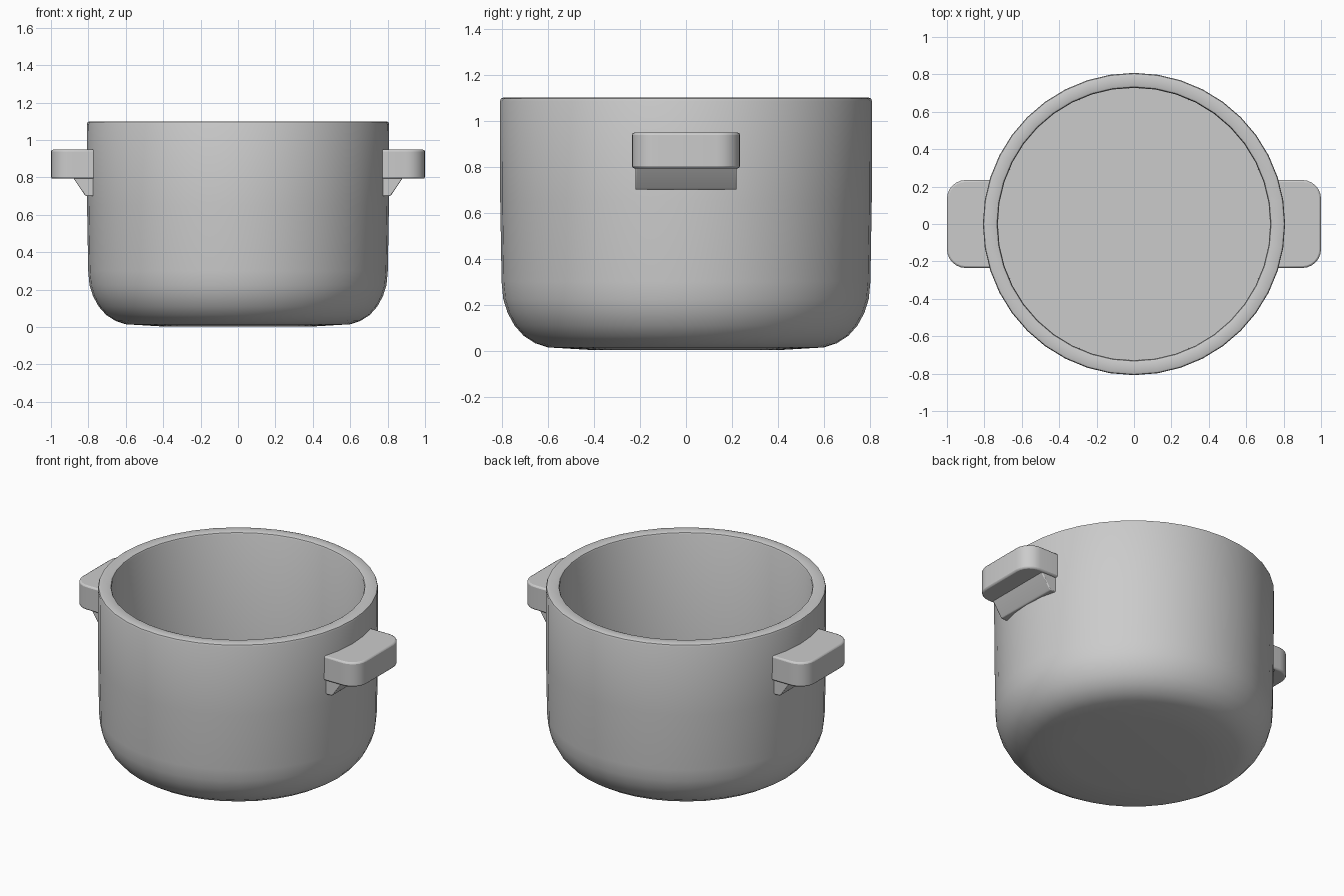
import bpy, bmesh, math
from math import cos, sin, pi

if "Cube" in bpy.data.objects:
    bpy.data.objects.remove(bpy.data.objects["Cube"])


def finish(bm, name, angle):
    bmesh.ops.recalc_face_normals(bm, faces=bm.faces)
    me = bpy.data.meshes.new(name)
    bm.to_mesh(me)
    bm.free()
    ob = bpy.data.objects.new(name, me)
    bpy.context.collection.objects.link(ob)
    bpy.ops.object.select_all(action='DESELECT')
    bpy.context.view_layer.objects.active = ob
    ob.select_set(True)
    bpy.ops.object.shade_smooth_by_angle(angle=math.radians(angle))
    return ob


def lathe(name, profile, steps):
    bm = bmesh.new()
    verts = [bm.verts.new((r, 0, z)) for r, z in profile]
    edges = [bm.edges.new(p) for p in zip(verts, verts[1:])]
    bmesh.ops.spin(bm, geom=verts + edges, cent=(0, 0, 0), axis=(0, 0, 1),
                   angle=2 * pi, steps=steps)
    bmesh.ops.remove_doubles(bm, verts=bm.verts, dist=1e-4)
    return finish(bm, name, 35)


def prism(name, points, offset, bevel):
    bm = bmesh.new()
    face = bm.faces.new([bm.verts.new(p) for p in points])
    ext = bmesh.ops.extrude_face_region(bm, geom=[face])['geom']
    bmesh.ops.translate(bm, vec=offset,
                        verts=[v for v in ext if isinstance(v, bmesh.types.BMVert)])
    ob = finish(bm, name, 40)
    mod = ob.modifiers.new("soft_edges", 'BEVEL')
    mod.width, mod.segments, mod.limit_method = bevel, 2, 'ANGLE'
    mod.angle_limit = math.radians(40)
    return ob


# Pot body: rounded base, thick wall, softened rim, flat inner floor
lathe("pot_body", [
    (0, 0.003), (0.40, 0.003), (0.60, 0.015), (0.655, 0.033), (0.705, 0.065),
    (0.745, 0.11), (0.775, 0.165), (0.794, 0.225), (0.801, 0.30),
    (0.807, 0.65), (0.808, 1.085), (0.804, 1.096), (0.794, 1.10),
    (0.742, 1.10), (0.733, 1.096), (0.729, 1.087), (0.728, 0.13), (0, 0.13)], 40)

# Handles: rounded grip plate with a sloped support below, on both sides
R, half, tip = 0.10, 0.235, 1.0
corner = [(tip - R + R * cos(a), half - R + R * sin(a))
          for a in [i * pi / 12 for i in range(7)]]
outline = [(0.76, -half)] + [(x, -y) for x, y in reversed(corner)] + corner + [(0.76, half)]
support = [(0.76, 0.70), (0.812, 0.70), (0.822, 0.71), (0.882, 0.80), (0.76, 0.80)]

for side, s in (("right", 1), ("left", -1)):
    prism(side + "_handle_grip", [(s * x, y, 0.793) for x, y in outline], (0, 0, 0.155), 0.01)
    prism(side + "_handle_support", [(s * x, -0.22, z) for x, z in support], (0, 0.44, 0), 0.005)
